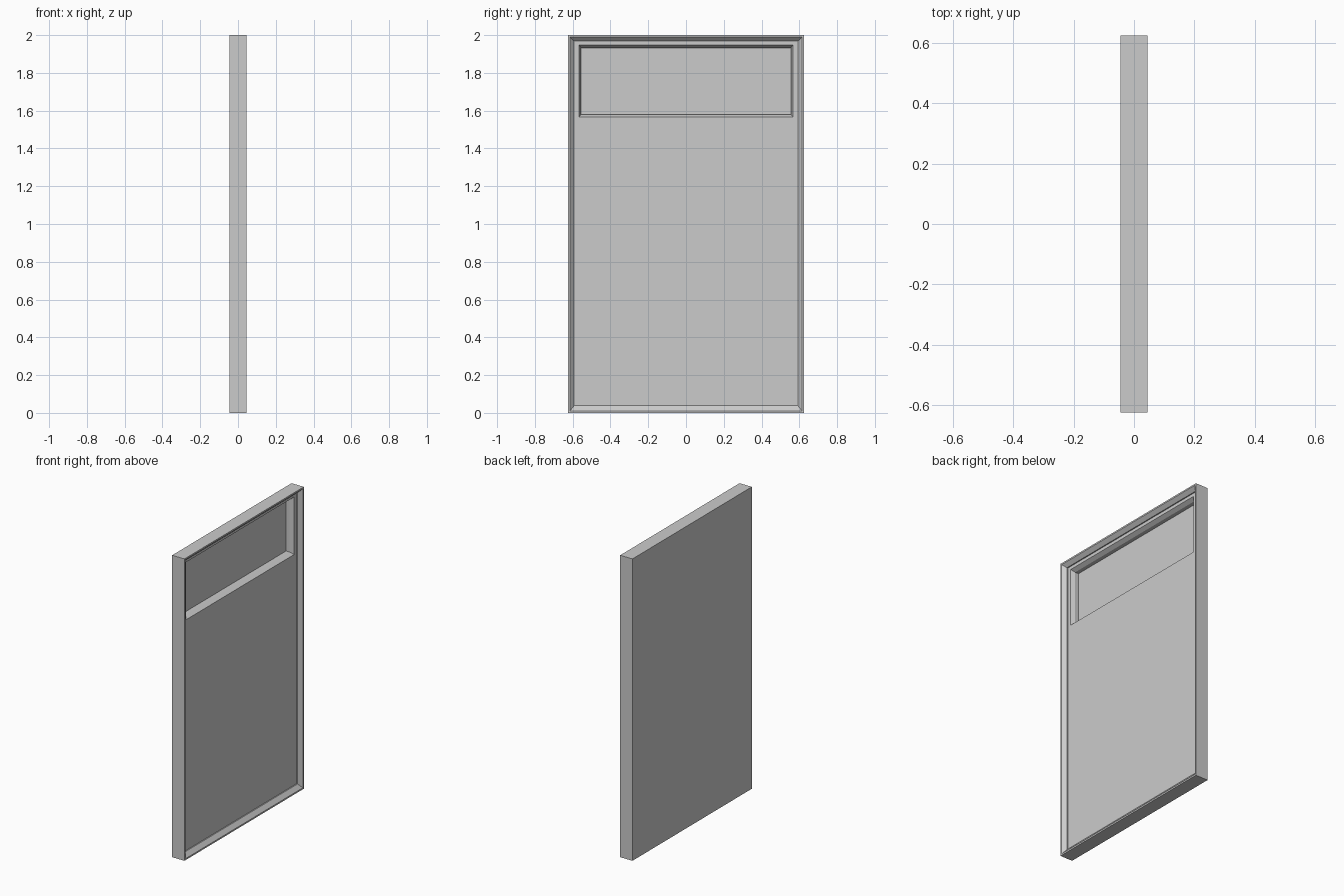
import bpy, bmesh

if "Cube" in bpy.data.objects:
    bpy.data.objects.remove(bpy.data.objects["Cube"])


def loft_rects(name, rings):
    """Closed solid skinned through rectangles (x, half_width, z_low, z_high)."""
    bm = bmesh.new()
    loops = [[bm.verts.new((x, y, z)) for y, z in
              ((-w, lo), (w, lo), (w, hi), (-w, hi))] for x, w, lo, hi in rings]
    for a, b in zip(loops, loops[1:]):
        for i in range(4):
            j = (i + 1) % 4
            bm.faces.new((a[i], a[j], b[j], b[i]))
    bm.faces.new(loops[0][::-1])
    bm.faces.new(loops[-1])
    bmesh.ops.recalc_face_normals(bm, faces=bm.faces)
    mesh = bpy.data.meshes.new(name)
    bm.to_mesh(mesh)
    bm.free()
    obj = bpy.data.objects.new(name, mesh)
    bpy.context.collection.objects.link(obj)
    return obj


loft_rects("framed_panel", [
    # outer slab, flat back to front lip
    (-0.045, 0.625, 0.0, 2.0),
    (0.045, 0.625, 0.0, 2.0),
    # lip, sloped frame and step down to the main panel
    (0.045, 0.615, 0.01, 1.99),
    (0.022, 0.592, 0.038, 1.968),
    (0.015, 0.592, 0.038, 1.968),
    # upper recess: chamfered opening, then straight walls to its floor
    (0.015, 0.566, 1.566, 1.947),
    (-0.01, 0.555, 1.58, 1.932),
    (-0.036, 0.555, 1.58, 1.932),
])
